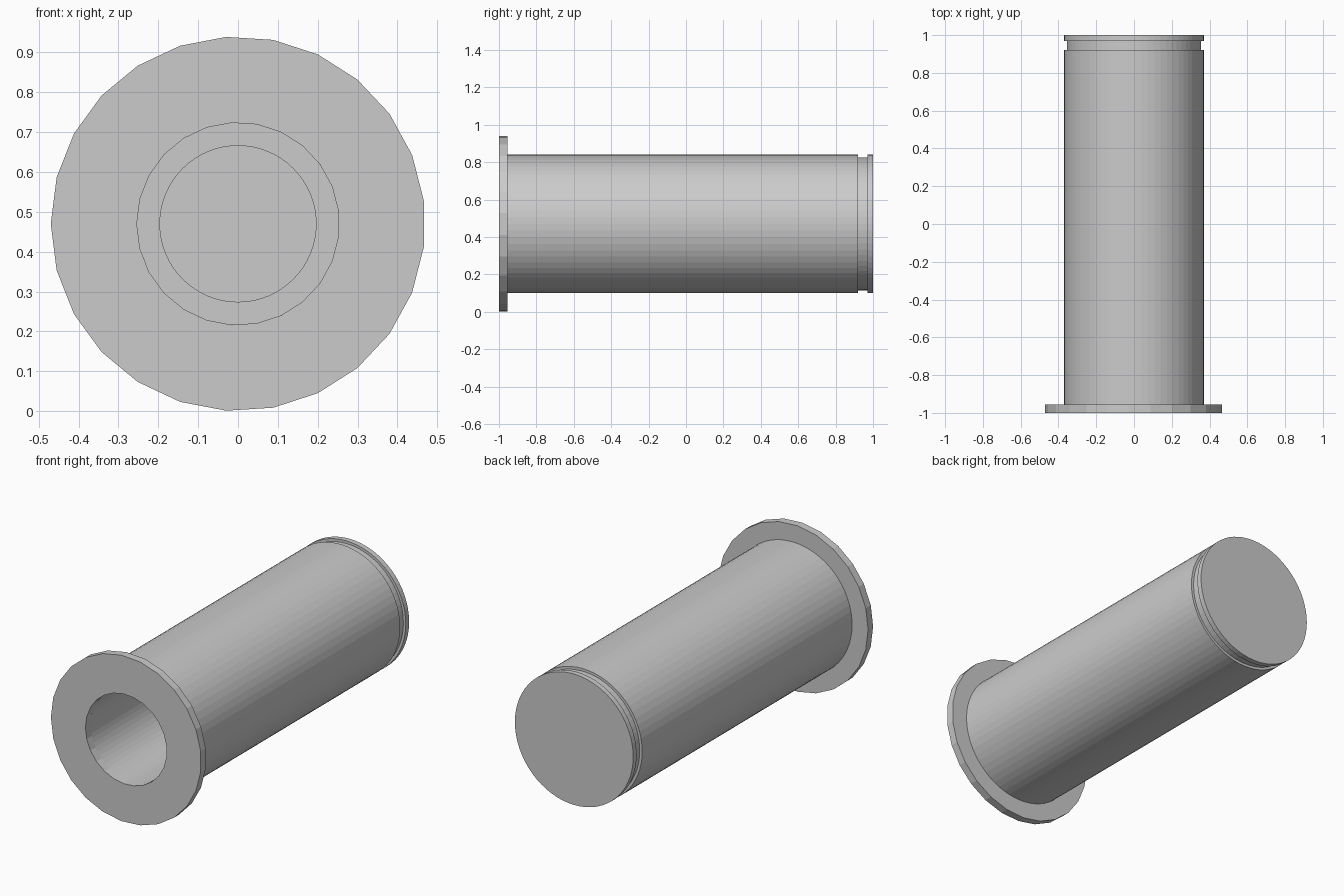
import bpy
import bmesh
from math import cos, sin, tau, pi

AXIS_Z = 0.47

cube = bpy.data.objects.get("Cube")
if cube:
    bpy.data.objects.remove(cube, do_unlink=True)

metal = bpy.data.materials.new("plain_grey_metal")
metal.use_nodes = True
GREY = (0.6, 0.6, 0.6, 1.0)
metal.diffuse_color = GREY
metal.node_tree.nodes["Principled BSDF"].inputs["Base Color"].default_value = GREY


def turned_part(name, profile, sides, closed=False):
    """Revolve (radius, y) points around the long axis; open ends get capped."""
    bm = bmesh.new()
    rings = []
    for radius, y in profile:
        angles = [pi - tau * i / sides for i in range(sides)]
        rings.append([bm.verts.new((radius * cos(a), y, AXIS_Z + radius * sin(a)))
                      for a in angles])
    pairs = list(zip(rings, rings[1:]))
    if closed:
        pairs.append((rings[-1], rings[0]))
    else:
        bm.faces.new(rings[0])
        bm.faces.new(rings[-1])
    for a, b in pairs:
        for i in range(sides):
            j = (i + 1) % sides
            bm.faces.new((a[i], a[j], b[j], b[i]))
    bmesh.ops.recalc_face_normals(bm, faces=bm.faces)
    mesh = bpy.data.meshes.new(name)
    bm.to_mesh(mesh)
    bm.free()
    mesh.materials.append(metal)
    obj = bpy.data.objects.new(name, mesh)
    bpy.context.collection.objects.link(obj)
    return obj


# Coarsely faceted flange ring at the open end
BORE = 0.254
turned_part("flange", [(BORE, -1), (0.47, -1), (0.47, -0.955), (BORE, -0.955)],
            25, closed=True)

# Hollow barrel: closed rear, retaining groove, stepped blind bore
turned_part("barrel", [
    (0.37, 1), (0.37, 0.97), (0.355, 0.97), (0.355, 0.92), (0.37, 0.92),
    (0.37, -0.955), (BORE, -0.955), (BORE, 0.88), (0.196, 0.88), (0.196, 0.95),
], 64)
